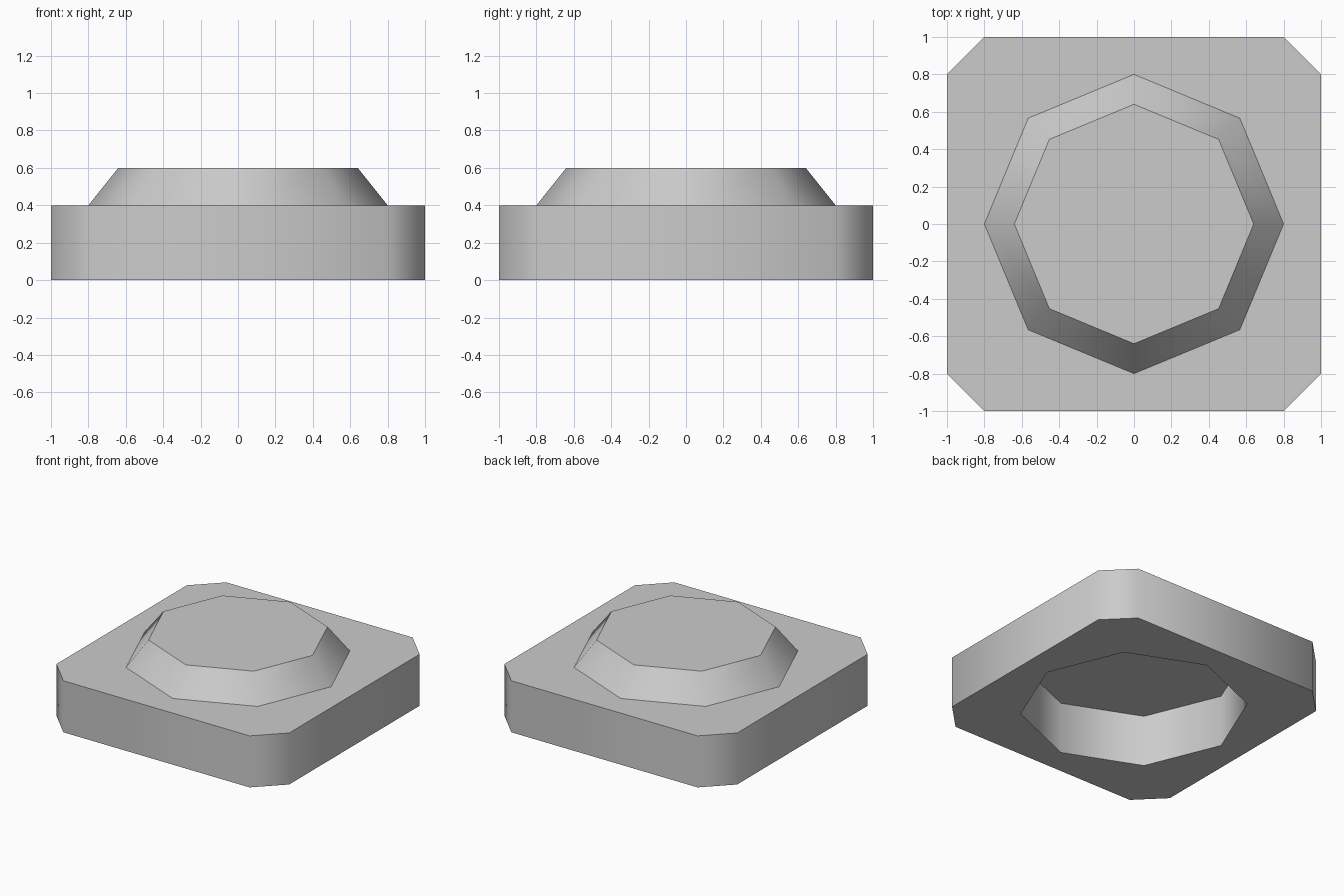
import bpy, bmesh, math

if "Cube" in bpy.data.objects:
    bpy.data.objects.remove(bpy.data.objects["Cube"])

STUD_R, TOP_R = 0.8, 0.64
BASE_H, TOTAL_H = 0.4, 0.6

# Square with cut corners, starting near the 45 degree corner
square = [(1, .8), (.8, 1), (-.8, 1), (-1, .8), (-1, -.8), (-.8, -1), (.8, -1), (1, -.8)]


def octagon(r):
    return [(r * math.cos(math.radians(45 * (i + 1))),
             r * math.sin(math.radians(45 * (i + 1)))) for i in range(8)]


def loop(bm, points, z):
    return [bm.verts.new((x, y, z)) for x, y in points]


def skin(bm, a, b):
    for i in range(8):
        j = (i + 1) % 8
        bm.faces.new((a[i], a[j], b[j], b[i]))


bm = bmesh.new()

# Rings from recess ceiling, down the recess, around the base, up to the stud top
rings = [
    loop(bm, octagon(STUD_R), BASE_H),
    loop(bm, octagon(STUD_R), 0),
    loop(bm, square, 0),
    loop(bm, square, BASE_H),
    loop(bm, octagon(STUD_R), BASE_H),
    loop(bm, octagon(TOP_R), TOTAL_H),
]
for a, b in zip(rings, rings[1:]):
    skin(bm, a, b)

# Recess ceiling and stud top
bm.faces.new(rings[0])
bm.faces.new(rings[-1])
bmesh.ops.recalc_face_normals(bm, faces=bm.faces)

mesh = bpy.data.meshes.new("stud_block")
bm.to_mesh(mesh)
bm.free()
block = bpy.data.objects.new("stud_block", mesh)
bpy.context.collection.objects.link(block)

# Smooth around the sides, sharp at top and bottom rims
bpy.context.view_layer.objects.active = block
block.select_set(True)
bpy.ops.object.shade_smooth_by_angle(angle=math.radians(50))
